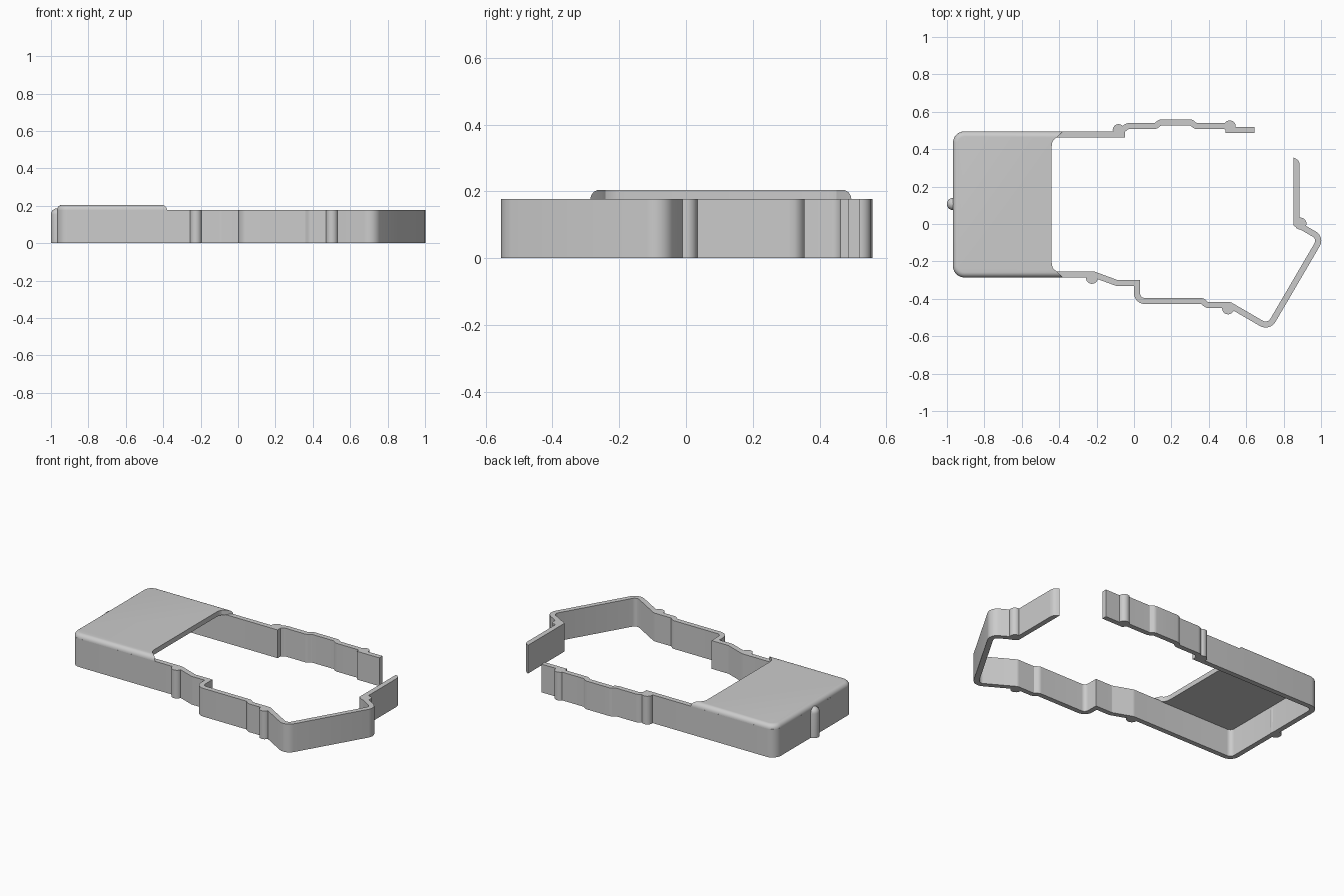
import bpy, bmesh, math
from mathutils import Vector

cube = bpy.data.objects.get("Cube")
if cube:
    bpy.data.objects.remove(cube, do_unlink=True)

grey = bpy.data.materials.new("light grey")
grey.use_nodes = True
grey.diffuse_color = (0.6, 0.6, 0.6, 1)
grey.node_tree.nodes["Principled BSDF"].inputs["Base Color"].default_value = (0.6, 0.6, 0.6, 1)

WALL_TOP = 0.178
HALF = 0.016


def finish(name, bm):
    bmesh.ops.recalc_face_normals(bm, faces=bm.faces)
    mesh = bpy.data.meshes.new(name)
    bm.to_mesh(mesh)
    bm.free()
    mesh.materials.append(grey)
    ob = bpy.data.objects.new(name, mesh)
    bpy.context.collection.objects.link(ob)
    bpy.ops.object.select_all(action='DESELECT')
    ob.select_set(True)
    bpy.context.view_layer.objects.active = ob
    bpy.ops.object.shade_smooth_by_angle(angle=math.radians(28))
    return ob


def loft(name, rings):
    """Join stacked outlines, each given as (z, points), and cap both ends."""
    bm = bmesh.new()
    loops = [[bm.verts.new((p[0], p[1], z)) for p in pts] for z, pts in rings]
    n = len(loops[0])
    for a, b in zip(loops, loops[1:]):
        for i in range(n):
            j = (i + 1) % n
            bm.faces.new((a[i], a[j], b[j], b[i]))
    bm.faces.new(loops[0])
    bm.faces.new(loops[-1])
    return finish(name, bm)


def fillet(path, steps=6):
    """Round each inner point (x, y, radius) of an open path."""
    pts = [Vector(p[:2]) for p in path]
    out = [pts[0]]
    for i in range(1, len(pts) - 1):
        p, r = pts[i], path[i][2] if len(path[i]) > 2 else 0
        if not r:
            out.append(p)
            continue
        a, b = (pts[i - 1] - p).normalized(), (pts[i + 1] - p).normalized()
        half = a.angle(b) / 2
        centre = p + (a + b).normalized() * r / math.sin(half)
        start = p + a * r / math.tan(half) - centre
        end = p + b * r / math.tan(half) - centre
        turn = start.angle(end)
        for k in range(steps + 1):
            t = k / steps
            out.append(centre + (start * math.sin((1 - t) * turn)
                                 + end * math.sin(t * turn)) / math.sin(turn))
    return out + [pts[-1]]


def wall(name, path):
    """Upright strip of even thickness along a path."""
    pts = fillet(path)
    left, right = [], []
    for i, p in enumerate(pts):
        d1 = (p - pts[i - 1]).normalized() if i else (pts[1] - p).normalized()
        d2 = (pts[i + 1] - p).normalized() if i + 1 < len(pts) else d1
        n1, n2 = Vector((-d1.y, d1.x)), Vector((-d2.y, d2.x))
        off = (n1 + n2) * HALF / (1 + n1.dot(n2))
        left.append(p + off)
        right.append(p - off)
    bm = bmesh.new()
    rows = [[bm.verts.new((q.x, q.y, z)) for q, z in
             ((l, 0), (l, WALL_TOP), (r, WALL_TOP), (r, 0))]
            for l, r in zip(left, right)]
    for a, b in zip(rows, rows[1:]):
        for i in range(4):
            j = (i + 1) % 4
            bm.faces.new((a[i], a[j], b[j], b[i]))
    bm.faces.new(rows[0])
    bm.faces.new(rows[-1])
    return finish(name, bm)


def circle(x, y, r, n=24):
    return [(x + r * math.cos(math.tau * i / n), y + r * math.sin(math.tau * i / n))
            for i in range(n)]


# Main wall: back run, closed end, stepped front run and angled nose
wall("main_wall", [
    (-0.048, 0.479), (-0.952, 0.479, 0.045), (-0.952, -0.27, 0.045),
    (-0.215, -0.27, 0.03), (-0.09, -0.316, 0.03), (0.016, -0.316),
    (0.016, -0.412, 0.042), (0.365, -0.412, 0.02), (0.39, -0.433, 0.02),
    (0.512, -0.433, 0.02), (0.72, -0.554, 0.045), (1.0, -0.075, 0.04),
    (0.87, 0.0), (0.87, 0.31)])

# Rounded free end of the nose wall
loft("nose_tip", [(z, [(0.854, 0.31), (0.886, 0.31), (0.885, 0.325),
                       (0.879, 0.338), (0.868, 0.348), (0.854, 0.355)])
                  for z in (0, WALL_TOP)])

# Stepped continuation of the back run
wall("back_stepped_wall", [
    (-0.075, 0.492), (-0.035, 0.524, 0.03), (0.115, 0.524, 0.02),
    (0.14, 0.543, 0.02), (0.305, 0.543, 0.02), (0.33, 0.524, 0.02), (0.52, 0.524)])
wall("back_end_wall", [(0.49, 0.503), (0.645, 0.503)])


# Raised cover with rounded upper edges and flared inner corners
def cover_outline(d):
    x0, x1, y0, y1 = -0.968 + d, -0.38 - d, -0.286 + d, 0.495 - d
    r = 0.061 - d
    pts = fillet([(x1, y1), (x0, y1, r), (x0, y0, r), (x1, y0)])
    flare = [(-0.415, 0.034), (-0.43, 0.045), (-0.437, 0.06), (-0.44, 0.08)]
    pts += [(x, -0.286 + s) for x, s in flare]
    pts += [(x, 0.495 - s) for x, s in reversed(flare)]
    return pts


R = 0.028
arc = [math.radians(a) for a in range(0, 91, 15)]
loft("cover", [(0.174, cover_outline(0))] +
     [(0.177 + R * math.sin(a), cover_outline(R * (1 - math.cos(a)))) for a in arc])

# Round bosses along the walls
for name, x, y in (("back_inner_boss", -0.082, 0.502), ("back_outer_boss", 0.512, 0.522),
                   ("front_inner_boss", -0.225, -0.288), ("front_outer_boss", 0.503, -0.451),
                   ("nose_boss", 0.89, 0.002)):
    loft(name, [(z, circle(x, y, 0.032)) for z in (0, WALL_TOP)])

# Domed post on the closed end
r = 0.033
loft("end_post", [(0, circle(-0.967, 0.107, r))] +
     [(0.153 + r * math.sin(a), circle(-0.967, 0.107, r * math.cos(a) + 0.0005)) for a in arc])
